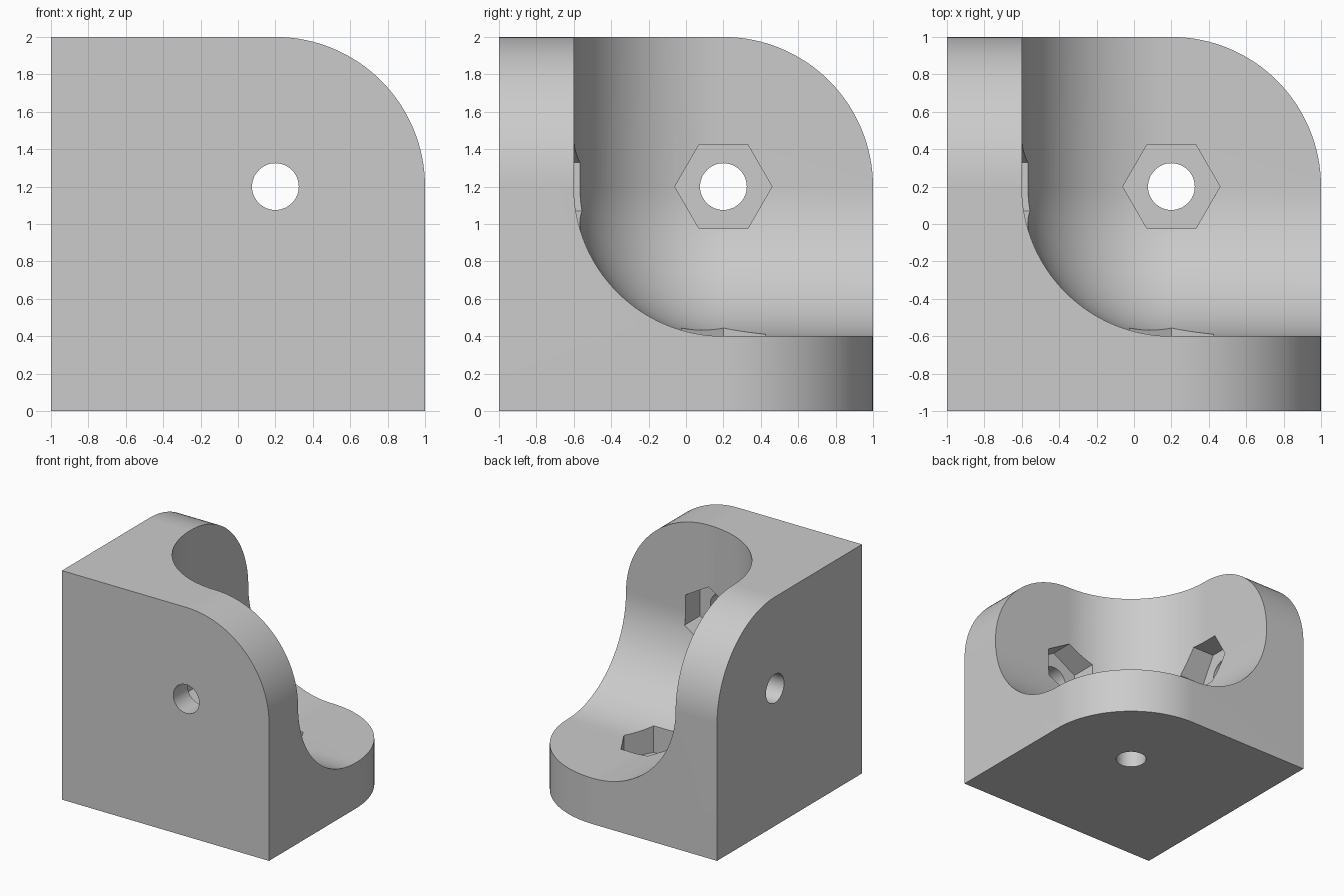
import bpy
import bmesh
from math import pi, cos, sin
from mathutils import Matrix, Vector

cube = bpy.data.objects.get("Cube")
if cube:
    bpy.data.objects.remove(cube, do_unlink=True)

# The holes, pockets and fillets all share this centre; parts are built around it
CENTRE = Vector((0.2, 0.2, 1.2))
RADIUS = 0.8        # outer rounding and inner fillet
OUTER = -1.2        # outside faces of the three walls
FLOOR = -1.0        # bottom of the nut pockets
INSIDE = -0.5       # cutters end here, in the open hollow
STEPS = 32

grey = bpy.data.materials.new("plain grey")
grey.use_nodes = True
colour = (0.6, 0.6, 0.6, 1)
grey.diffuse_color = colour
grey.node_tree.nodes["Principled BSDF"].inputs["Base Color"].default_value = colour


def make_object(name, bm):
    bmesh.ops.recalc_face_normals(bm, faces=bm.faces)
    mesh = bpy.data.meshes.new(name)
    bm.to_mesh(mesh)
    bm.free()
    obj = bpy.data.objects.new(name, mesh)
    bpy.context.collection.objects.link(obj)
    obj.data.materials.append(grey)
    return obj


def prism(name, profile, low, high, turn):
    """Closed prism of an xy profile along z, with the axes cycled x > y > z."""
    bm = bmesh.new()
    bottom = [bm.verts.new((x, y, low)) for x, y in profile]
    top = [bm.verts.new((x, y, high)) for x, y in profile]
    bm.faces.new(bottom[::-1])
    bm.faces.new(top)
    for i in range(len(profile)):
        bm.faces.new((bottom[i - 1], bottom[i], top[i], top[i - 1]))
    bm.transform(Matrix.Rotation(turn * 2 * pi / 3, 4, Vector((1, 1, 1))))
    return make_object(name, bm)


def box(name, low, high):
    bm = bmesh.new()
    bmesh.ops.create_cube(bm, size=high - low)
    middle = (low + high) / 2
    bmesh.ops.translate(bm, verts=bm.verts, vec=(middle, middle, middle))
    return make_object(name, bm)


def apply_modifiers(obj):
    bpy.context.view_layer.update()
    graph = bpy.context.evaluated_depsgraph_get()
    mesh = bpy.data.meshes.new_from_object(obj.evaluated_get(graph))
    obj.modifiers.clear()
    obj.data = mesh


def cut(obj, cutter):
    mod = obj.modifiers.new("cut", "BOOLEAN")
    mod.operation = "DIFFERENCE"
    mod.solver = "EXACT"
    mod.object = cutter
    apply_modifiers(obj)
    bpy.data.objects.remove(cutter, do_unlink=True)


def arc(radius, angle, count):
    return [(radius * cos(angle * i / count), radius * sin(angle * i / count))
            for i in range(count)]


# Solid block, hollowed with a ball-shaped inner corner
bracket = box("corner_bracket", OUTER, RADIUS)
hollow = box("hollow", -RADIUS, 3)
bevel = hollow.modifiers.new("fillet", "BEVEL")
bevel.width = RADIUS
bevel.segments = STEPS
apply_modifiers(hollow)
cut(bracket, hollow)

# Each wall: rounded free corner, hexagonal nut pocket and bolt hole
corner = arc(RADIUS, pi / 2, STEPS) + [(0, RADIUS), (0.2, 2), (2, 2), (2, 0.2)]
for turn in range(3):
    cut(bracket, prism("rounding", corner, -2, INSIDE, turn))
    cut(bracket, prism("nut_pocket", arc(0.26, 2 * pi, 6), FLOOR, INSIDE, turn))
    cut(bracket, prism("bolt_hole", arc(0.125, 2 * pi, 48), -2, INSIDE, turn))

# Place and shade
bracket.location = CENTRE
bpy.context.view_layer.objects.active = bracket
bracket.select_set(True)
bpy.ops.object.shade_smooth_by_angle(angle=pi / 7)
